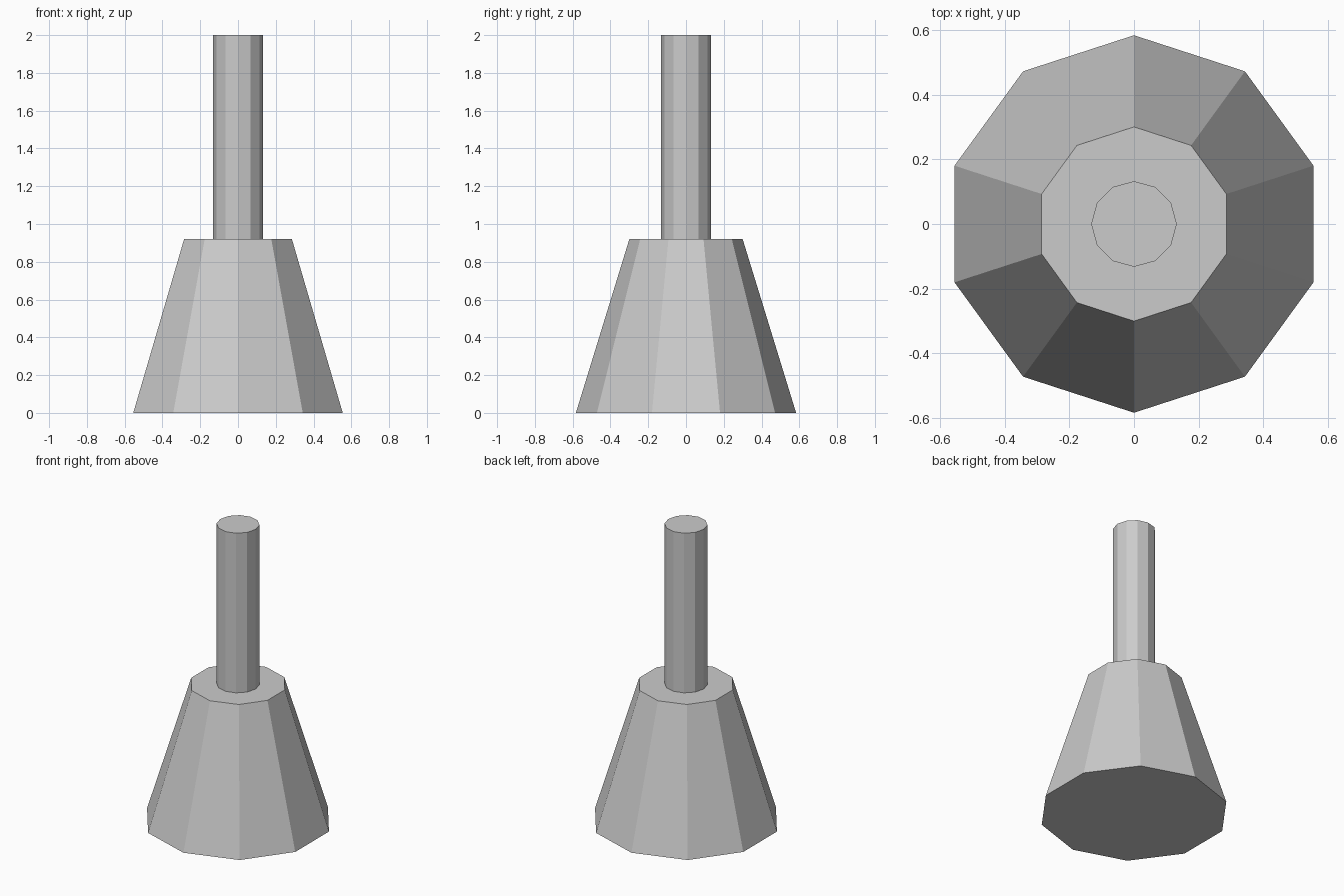
import bpy

# Remove the default cube
cube = bpy.data.objects.get("Cube")
if cube:
    bpy.data.objects.remove(cube, do_unlink=True)

# Single plain grey
grey = bpy.data.materials.new("light grey")
grey.use_nodes = True
colour = (0.6, 0.6, 0.6, 1)
grey.diffuse_color = colour
grey.node_tree.nodes["Principled BSDF"].inputs["Base Color"].default_value = colour


def frustum(name, sides, r_bottom, r_top, z_bottom, z_top):
    """Flat-shaded capped cone section standing on the z axis."""
    bpy.ops.mesh.primitive_cone_add(
        vertices=sides, radius1=r_bottom, radius2=r_top,
        depth=z_top - z_bottom, location=(0, 0, (z_bottom + z_top) / 2))
    part = bpy.context.object
    part.name = part.data.name = name
    part.data.materials.append(grey)
    return part


BASE_HEIGHT = 0.92

# Ten-sided tapered base and twelve-sided upright stem
frustum("tapered_base", 10, 0.583, 0.3, 0, BASE_HEIGHT)
frustum("stem", 12, 0.132, 0.132, BASE_HEIGHT, 2)
